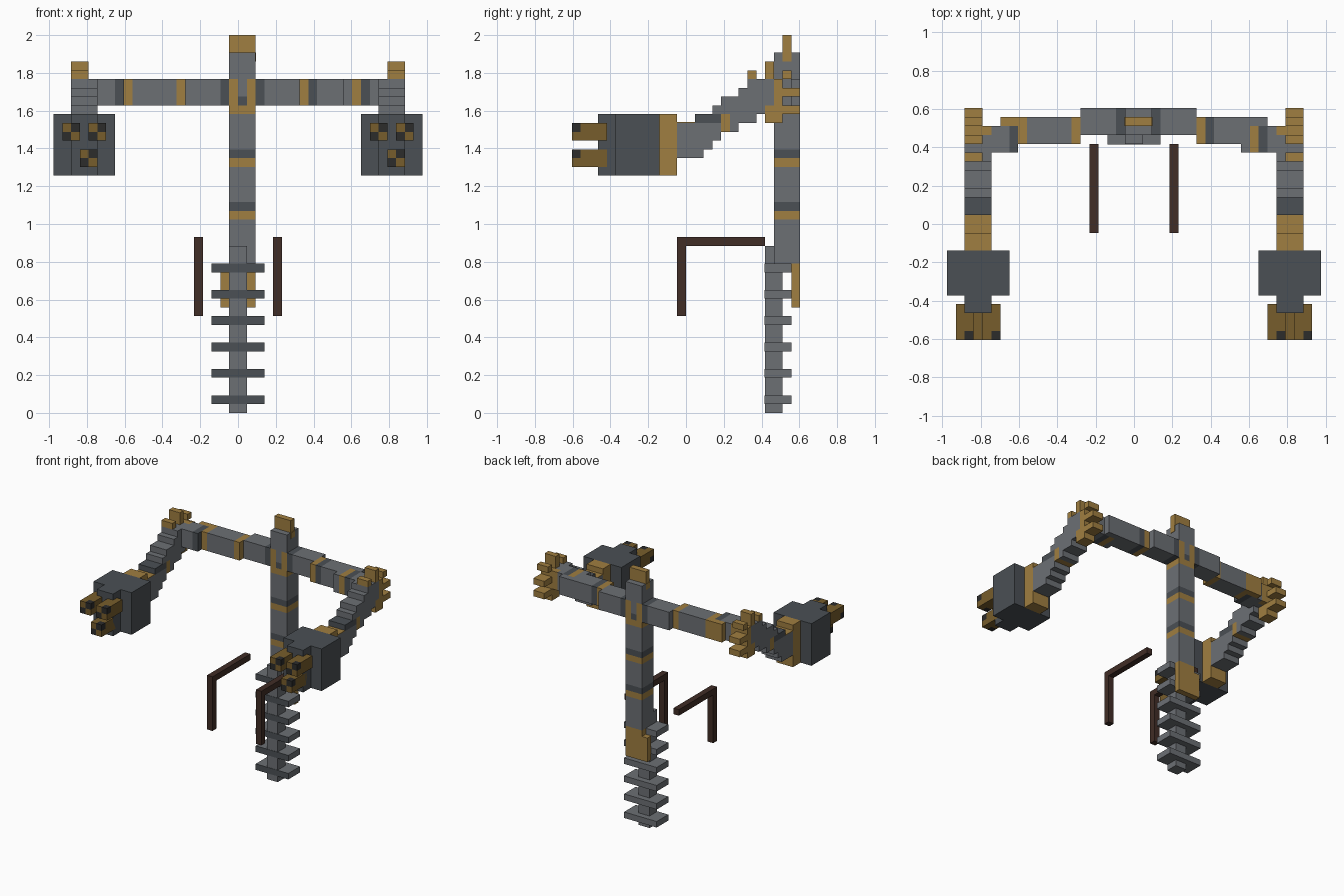
import bpy, bmesh
from mathutils import Matrix, Vector

cube = bpy.data.objects.get("Cube")
if cube:
    bpy.data.objects.remove(cube, do_unlink=True)

U = 2 / 43  # size of one block


def make_material(name, r, g, b):
    m = bpy.data.materials.new(name)
    m.use_nodes = True
    m.diffuse_color = (r, g, b, 1)
    node = next(n for n in m.node_tree.nodes if n.type == 'BSDF_PRINCIPLED')
    node.inputs["Base Color"].default_value = (r, g, b, 1)
    return m


GRAY = make_material("steel_gray", .15, .16, .175)
DARK = make_material("dark_steel", .07, .08, .09)
GOLD = make_material("brass", .35, .21, .052)
BRONZE = make_material("dark_brass", .185, .11, .025)
BROWN = make_material("dark_brown", .052, .026, .019)
BLACK = make_material("claw_black", .025, .025, .024)


def part(name, boxes):
    """One object from boxes given in blocks: (x range, y range, z range, material)."""
    me = bpy.data.meshes.new(name)
    bm = bmesh.new()
    for xs, ys, zs, mat in boxes:
        if mat.name not in me.materials:
            me.materials.append(mat)
        size = [abs(b - a) * U for a, b in (xs, ys, zs)]
        mid = Vector([(a + b) / 2 * U for a, b in (xs, ys, zs)])
        matrix = Matrix.Translation(mid) @ Matrix.Diagonal((*size, 1))
        made = bmesh.ops.create_cube(bm, size=1, matrix=matrix)
        index = me.materials.find(mat.name)
        for f in {f for v in made["verts"] for f in v.link_faces}:
            f.material_index = index
    bm.to_mesh(me)
    bm.free()
    ob = bpy.data.objects.new(name, me)
    bpy.context.collection.objects.link(ob)
    return ob


def bands(cuts, mats):
    """Pair neighbouring cut positions with their materials."""
    return list(zip(zip(cuts, cuts[1:]), mats))


# Lower spine and its ribs
part("lower_spine", [((-1, 1), (9, 11), (0, 19), GRAY)])
for i in range(6):
    z = (1 + 3 * i, 2 + 3 * i)
    part(f"rib_{i}", [((-3, 3), (9, 12), z, GRAY), ((-3, 3), (8.95, 9), z, DARK)])

# Upper column with coloured bands
core = (10, 13)
column = [((-1, 2), core, z, m) for z, m in bands(
    [17, 22, 23, 24, 28, 29, 30, 34, 35],
    [GRAY, GOLD, DARK, GRAY, GOLD, DARK, GRAY, GOLD])]
column += [((-1, 0), core, (35, 38), GOLD), ((1, 2), core, (35, 38), GOLD),
           ((0, 1), core, (35, 36), DARK), ((0, 1), core, (36, 38), GRAY),
           ((-1, 2), core, (38, 41), GRAY)]
part("upper_column", column)
part("column_finial", [((-1, 2), (11, 12), (41, 43), GOLD),
                       ((-1.05, 2.05), (11, 12), (40, 41), GOLD)])
part("tail_plate", [((-1, 2), (12, 13), (12, 17), GOLD),
                    ((-2, -1), (12, 13), (12, 16), GOLD)])

# Crossbar, stepping forward towards each end
level = (35, 38)


def bar(name, ys, cuts, mats):
    part(name, [(x, ys, level, m) for x, m in bands(cuts, mats)])


bar("crossbar_centre_right", core, [-6, -2, -1], [GRAY, DARK])
bar("crossbar_centre_left", core, [2, 3, 7], [DARK, GRAY])
bar("crossbar_mid_left", (9, 12), [7, 8, 9, 12], [GOLD, DARK, GRAY])
bar("crossbar_mid_right", (9, 12), [-13, -12, -7, -6], [GOLD, GRAY, GOLD])
bar("crossbar_rear_left", (11, 12), [12, 15], [GRAY])
bar("crossbar_rear_right", (11, 12), [-15, -13], [GOLD])
bar("crossbar_end_left", (8, 11), [12, 13, 14, 15, 16], [GRAY, GOLD, DARK, GRAY])
bar("crossbar_end_right", (8, 11), [-16, -14, -13], [GRAY, DARK])

for side, s in (("left", 1), ("right", -1)):
    def span(a, b):
        return tuple(sorted((s * a, s * b)))

    wide, outer = span(16, 19), span(17, 19)

    # Stepped arm: (y range, z range, material)
    steps = [((-1, 2), (29, 33), GRAY), ((-1, 1), (33, 33.1), GOLD),
             ((2, 3), (30, 33), GRAY), ((3, 4), (31, 33), GRAY),
             ((1, 4), (33, 34), DARK), ((4, 5), (32, 34), GOLD),
             ((5, 6), (32, 34), GRAY), ((3, 6), (34, 35), GRAY),
             ((4, 6), (35, 36), GRAY), ((6, 8), (33, 36), GRAY),
             ((6, 8), (36, 37), GRAY), ((8, 9), (34, 37), GRAY),
             ((7, 9), (37, 38), GRAY), ((9, 10), (35, 38), GRAY)]
    part(f"{side}_arm", [(wide, y, z, m) for y, z, m in steps])

    # Brass spikes round the elbow
    spikes = [((7, 8), (38, 39)), ((9, 10), (38, 40)), ((9, 10), (33, 35)),
              ((10, 11), (33, 38)), ((11, 12), (38, 39)),
              ((11, 13), (36, 37)), ((11, 13), (34, 35))]
    part(f"{side}_elbow_spikes", [(outer, y, z, GOLD) for y, z in spikes]
         + [(span(16, 17), (10, 11), level, GOLD)])

    # Fist with cuff
    tall = (27, 34)
    part(f"{side}_cuff", [(wide, (-3, -1), tall, GOLD)])
    part(f"{side}_fist", [(span(14, 21), (-8, -3), tall, DARK),
                          (wide, (-10, -8), tall, DARK)])

    # Three claws with chequered tips
    start = 15 if s > 0 else -20
    for i, (dx, z) in enumerate(((0, 31), (3, 31), (2, 28))):
        x = start + dx
        claw = [((x, x + 2), (-12, -9), (z, z + 2), BRONZE)]
        for a in range(2):
            for b in range(2):
                claw.append(((x + a, x + a + 1), (-13, -12), (z + b, z + b + 1),
                             BLACK if a == b else BRONZE))
        part(f"{side}_claw_{i}", claw)

    # Bent handle
    part(f"{side}_handle", [(span(4, 5), (-1, 9), (19, 20), BROWN),
                            (span(4, 5), (-1, 0), (11, 19), BROWN)])
